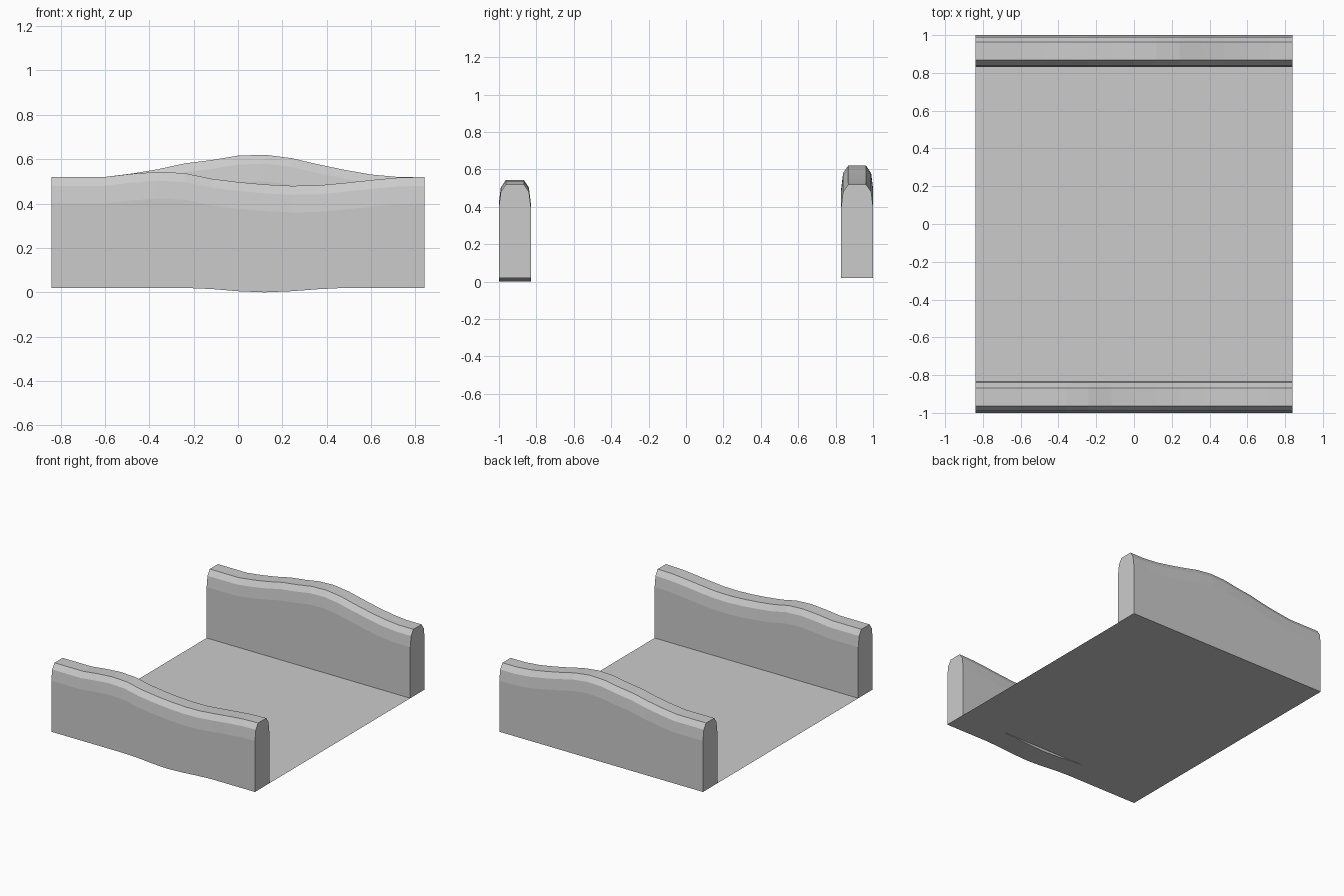
import bpy, bmesh

if "Cube" in bpy.data.objects:
    bpy.data.objects.remove(bpy.data.objects["Cube"])

HALF_X, STEP = 0.84, 0.12

# wall cross-section above the base: (distance from outer face, height)
PROFILE = [(0, 0.40), (0.01, 0.48), (0.037, 0.52),
           (0.133, 0.52), (0.16, 0.48), (0.17, 0.40)]

# height offsets at 15 stations along x, in thousandths
FRONT_TOP = [0, 0, 0, 14, 23, 17, -8, -23, -34, -40, -38, -27, -14, -3, 0]
FRONT_BASE = [0, 0, 0, 0, 0, 0, -5, -15, -20, -15, -6, 0, 0, 0, 0]
BACK_TOP = [0, 0, 0, 15, 35, 61, 76, 96, 100, 85, 57, 32, 11, 0, 0]
BACK_BASE = [0] * 15


def make_object(name, bm):
    bmesh.ops.recalc_face_normals(bm, faces=bm.faces)
    mesh = bpy.data.meshes.new(name)
    bm.to_mesh(mesh)
    bm.free()
    obj = bpy.data.objects.new(name, mesh)
    bpy.context.collection.objects.link(obj)
    return obj


def wall(name, y0, tops, bases):
    bm = bmesh.new()
    rings = []
    for i, (top, base) in enumerate(zip(tops, bases)):
        x = -HALF_X + i * STEP
        zb = 0.02 + base / 1000
        pts = [(0, zb)] + [(d, z + top / 1000) for d, z in PROFILE] + [(0.17, zb)]
        rings.append([bm.verts.new((x, y0 + d, z)) for d, z in pts])
    n = len(rings[0])
    for a, b in zip(rings, rings[1:]):
        for k in range(n):
            m = (k + 1) % n
            bm.faces.new((a[k], a[m], b[m], b[k]))
    bm.faces.new(rings[0])
    bm.faces.new(rings[-1])
    return make_object(name, bm)


# undulating side walls
wall("front_wall", -1.0, FRONT_TOP, FRONT_BASE)
wall("back_wall", 0.83, BACK_TOP, BACK_BASE)

# flat floor sheet between the walls
bm = bmesh.new()
bm.faces.new([bm.verts.new((x, y, 0.02)) for x, y in
              ((-HALF_X, -0.83), (HALF_X, -0.83), (HALF_X, 0.83), (-HALF_X, 0.83))])
floor = make_object("floor", bm)
if floor.data.polygons[0].normal.z < 0:
    floor.data.flip_normals()
